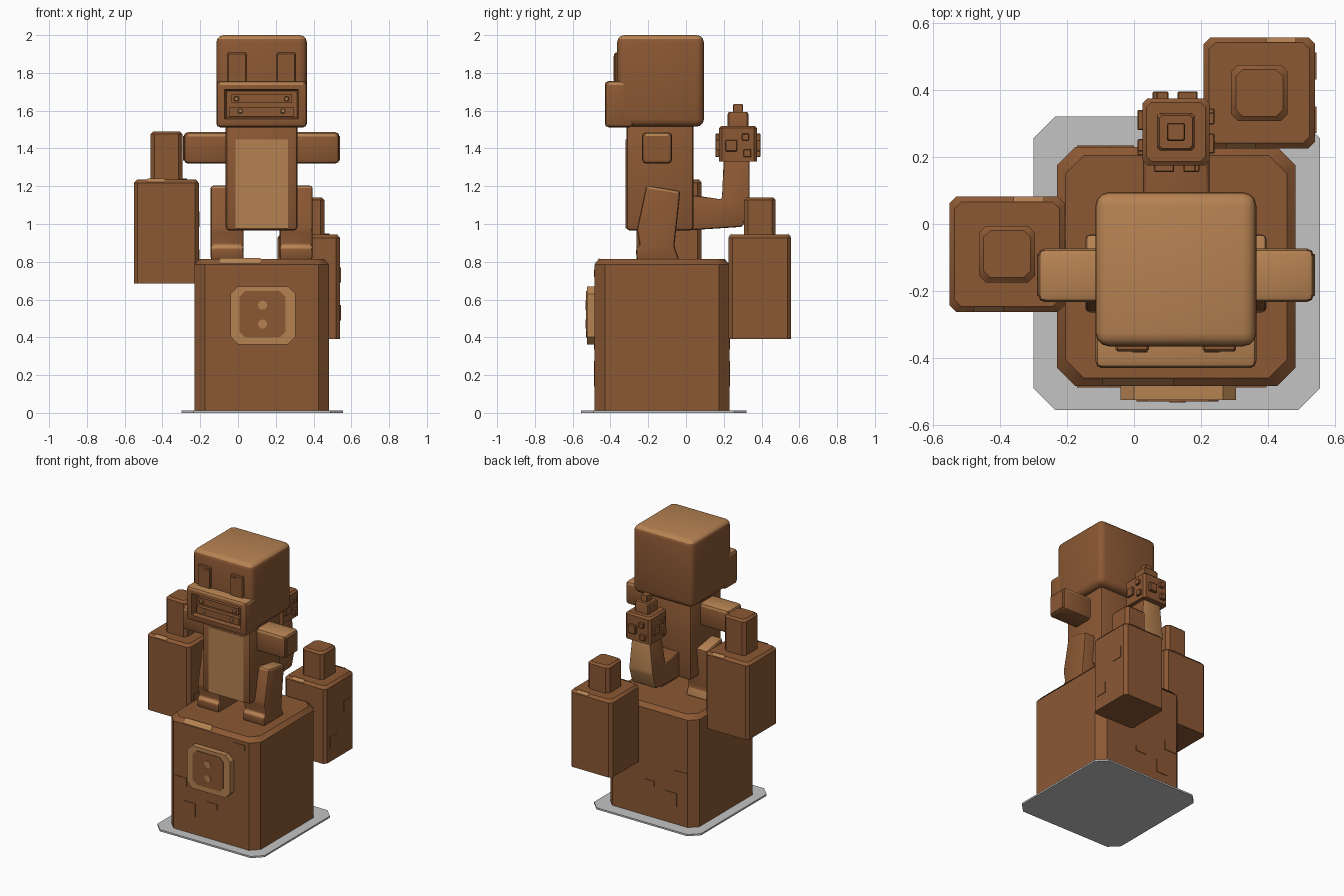
import bpy, bmesh, math
from mathutils import Vector

cube = bpy.data.objects.get("Cube")
if cube:
    bpy.data.objects.remove(cube, do_unlink=True)


def material(name, rgb):
    m = bpy.data.materials.new(name)
    m.use_nodes = True
    m.diffuse_color = (*rgb, 1)
    m.node_tree.nodes["Principled BSDF"].inputs["Base Color"].default_value = (*rgb, 1)
    return m


BROWN = material("brown", (0.26, 0.098, 0.034))
TAN = material("tan", (0.47, 0.225, 0.085))
GREY = material("grey", (0.55, 0.55, 0.55))
CX = 0.125  # middle of the figure


def up(f):
    return f.normal.z > 0.35


def finish(name, bm, mat, rule=None):
    """Turn a bmesh into an object; faces matching the rule become tan."""
    bmesh.ops.recalc_face_normals(bm, faces=bm.faces)
    bm.normal_update()
    if rule:
        for f in bm.faces:
            f.material_index = int(rule(f))
    me = bpy.data.meshes.new(name)
    bm.to_mesh(me)
    bm.free()
    me.materials.append(mat)
    me.materials.append(TAN)
    ob = bpy.data.objects.new(name, me)
    bpy.context.collection.objects.link(ob)
    bpy.ops.object.select_all(action='DESELECT')
    ob.select_set(True)
    bpy.context.view_layer.objects.active = ob
    bpy.ops.object.shade_smooth_by_angle(angle=math.radians(35))
    return ob


def box_mesh(x, y, z):
    bm = bmesh.new()
    bmesh.ops.create_cube(bm, size=1)
    for v in bm.verts:
        v.co = Vector([(r[0] + r[1]) / 2 + c * (r[1] - r[0]) for r, c in zip((x, y, z), v.co)])
    return bm


def round_edges(bm, width, seg):
    if width:
        bmesh.ops.bevel(bm, geom=bm.edges[:], offset=width, segments=seg,
                        profile=0.5, affect='EDGES', clamp_overlap=True)


def box(name, x, y, z, bevel=0.0, seg=1, mat=BROWN, rule=None):
    bm = box_mesh(x, y, z)
    round_edges(bm, bevel, seg)
    return finish(name, bm, mat, rule)


def octagon(x, y, c):
    (a, b), (d, e) = x, y
    return [(a + c, d), (b - c, d), (b, d + c), (b, e - c),
            (b - c, e), (a + c, e), (a, e - c), (a, d + c)]


def block(name, x, y, z, corner, inset=0.0, drop=0.0, mat=BROWN):
    """Octagonal prism with a sloping rim round the top."""
    bm = bmesh.new()
    shrink = lambda r: (r[0] + inset, r[1] - inset)
    rings = [(x, y, z[0]), (x, y, z[1] - drop)]
    if inset:
        rings.append((shrink(x), shrink(y), z[1]))
    loops = [[bm.verts.new((px, py, h)) for px, py in octagon(rx, ry, corner)]
             for rx, ry, h in rings]
    for lo, hi in zip(loops, loops[1:]):
        for i in range(8):
            j = (i + 1) % 8
            bm.faces.new((lo[i], lo[j], hi[j], hi[i]))
    bm.faces.new(loops[0])
    bm.faces.new(loops[-1])
    return finish(name, bm, mat)


def side_profile(name, pts, x, bevel, seg, rule, adjust=None):
    """Extrude a (y, z) outline across x."""
    bm = bmesh.new()
    a, b = ([bm.verts.new((px, *p)) for p in pts] for px in x)
    bm.faces.new(a)
    bm.faces.new(b)
    for i in range(len(pts)):
        j = (i + 1) % len(pts)
        bm.faces.new((a[i], a[j], b[j], b[i]))
    if adjust:
        for v in bm.verts:
            adjust(v)
    bmesh.ops.recalc_face_normals(bm, faces=bm.faces)
    round_edges(bm, bevel, seg)
    return finish(name, bm, BROWN, rule)


def rim_patch(name, x, y_out, y_in, z_lo, z_hi):
    """Thin tan patch lying on a sloping rim."""
    bm = bmesh.new()
    t = 0.003
    q = [bm.verts.new((px, py, pz + t)) for px, py, pz in (
        (x[0], y_out, z_lo), (x[1], y_out, z_lo), (x[1], y_in, z_hi), (x[0], y_in, z_hi))]
    f = bm.faces.new(q)
    bm.normal_update()
    if f.normal.z < 0:
        f.normal_flip()
    ext = bmesh.ops.extrude_face_region(bm, geom=[f])
    for v in ext["geom"]:
        if isinstance(v, bmesh.types.BMVert):
            v.co.z += t
    finish(name, bm, TAN)


# Ground plate and pedestal
block("ground_plate", (-0.30, 0.555), (-0.555, 0.32), (0, 0.012), 0.065, mat=GREY)
block("pedestal", (-0.23, 0.482), (-0.484, 0.23), (0.012, 0.815), 0.055, 0.025, 0.03)
rim_patch("pedestal_rim_patch", (-0.095, 0.12), -0.484, -0.459, 0.785, 0.815)

# Emblem on the pedestal front
for name, x, z, y, c, mat in (
        ("emblem_frame", (-0.04, 0.305), (0.363, 0.67), (-0.525, -0.48), 0.04, TAN),
        ("emblem_panel", (0.008, 0.252), (0.40, 0.645), (-0.529, -0.52), 0.03, BROWN)):
    bm = bmesh.new()
    front = bm.faces.new([bm.verts.new((px, y[0], pz)) for px, pz in octagon(x, z, c)])
    geom = bmesh.ops.extrude_face_region(bm, geom=[front])["geom"]
    for v in geom:
        if isinstance(v, bmesh.types.BMVert):
            v.co.y = y[1]
    finish(name, bm, mat)
for i, z in enumerate((0.47, 0.57)):
    bpy.ops.mesh.primitive_cylinder_add(vertices=16, radius=0.024, depth=0.008,
                                        location=(0.13, -0.529, z),
                                        rotation=(math.pi / 2, 0, 0))
    bpy.context.object.name = f"emblem_dot_{i}"
    bpy.context.object.data.materials.append(TAN)

# Thin bricks on the pedestal walls
for i, (x, z) in enumerate((((-0.17, -0.07), (0.335, 0.40)), ((-0.09, 0), (0.14, 0.235)),
                            ((0.09, 0.175), (0.235, 0.275)), ((0.305, 0.395), (0.72, 0.76)))):
    box(f"front_brick_{i}", x, (-0.488, -0.48), z)
    box(f"back_brick_{i}", x, (0.226, 0.234), z)

# Two floating pillars, each with a chimney
for side, x, y, z, top in (("right", -0.379, -0.09, (0.685, 1.235), 1.49),
                           ("left", 0.374, 0.391, (0.39, 0.945), 1.14)):
    r = 0.172 if side == "right" else 0.166
    block(f"{side}_pillar", (x - r, x + r), (y - r, y + r), z, 0.02, 0.016, 0.018)
    block(f"{side}_chimney", (x - 0.084, x + 0.084), (y - 0.084, y + 0.084),
          (z[1] - 0.01, top), 0.02, 0.014, 0.014)
    for s, a in ((1, 0.02), (-1, -0.1)):
        rim_patch(f"{side}_rim_patch_{s}", (x + a, x + a + 0.09),
                  y + s * r, y + s * (r - 0.016), z[1] - 0.018, z[1])
        box(f"{side}_pillar_brick_{s}", (x + r - 0.004, x + r + 0.004),
            (y + s * 0.08 - 0.04, y + s * 0.08 + 0.04), (z[0] + 0.2 + s * 0.1, z[0] + 0.28 + s * 0.1))

# Head
box("head", (-0.115, 0.365), (-0.365, 0.095), (1.515, 2.0), 0.04, 3, rule=up)

# Snout with a sunken mouth
bm = box_mesh((-0.115, 0.365), (-0.43, -0.28), (1.512, 1.757))
round_edges(bm, 0.02, 2)
bm.normal_update()
face = max((f for f in bm.faces if f.normal.y < -0.99), key=lambda f: f.calc_area())
bmesh.ops.inset_region(bm, faces=[face], thickness=0.035)
bmesh.ops.inset_region(bm, faces=[face], thickness=0.012, depth=-0.05)
finish("snout", bm, BROWN, lambda f: f.normal.z > 0.35 and f.calc_center_median().z > 1.7)
box("upper_gum", (-0.035, 0.285), (-0.40, -0.37), (1.64, 1.685))
box("lower_gum", (-0.045, 0.295), (-0.41, -0.37), (1.57, 1.62))

# Features mirrored about the middle of the figure
for s, side in ((-1, "right"), (1, "left")):
    def span(a, b):
        return tuple(sorted((CX + s * a, CX + s * b)))
    box(f"{side}_upper_tooth", span(0.12, 0.145), (-0.415, -0.39), (1.65, 1.675), 0.004, mat=TAN)
    box(f"{side}_lower_tooth", span(0.1, 0.125), (-0.415, -0.39), (1.585, 1.61), 0.004, mat=TAN)
    box(f"{side}_eye", span(0.08, 0.18), (-0.38, -0.35), (1.74, 1.907), 0.006)
    box(f"{side}_pupil", span(0.085, 0.13), (-0.384, -0.375), (1.76, 1.89))
    # Arm
    box(f"{side}_arm", span(0.15, 0.412), (-0.233, -0.073), (1.32, 1.486), 0.022, 2, rule=up)
    box(f"{side}_palm", span(0.405, 0.415), (-0.215, -0.09), (1.335, 1.465))
    # Leg leaning back, with a foot
    side_profile(f"{side}_leg",
                 [(-0.21, 1.205), (-0.03, 1.175), (-0.062, 0.88), (-0.035, 0.81),
                  (-0.262, 0.81), (-0.265, 0.87), (-0.245, 0.89), (-0.26, 0.97)],
                 span(0.095, 0.27), 0.014, 2, up)

# Torso and belly
box("torso", (-0.065, 0.315), (-0.316, 0.04), (0.965, 1.54), 0.02, 2)
box("belly", (-0.013, 0.266), (-0.32, -0.312), (0.975, 1.447), mat=TAN)


# Tail rising behind, narrowing upwards
def taper(v):
    if v.co.z > 1.2:
        v.co.x = CX + (v.co.x - CX) * 0.72


side_profile("tail", [(0.02, 1.155), (0.19, 1.13), (0.2, 1.35), (0.337, 1.35),
                      (0.337, 1.1), (0.3, 0.985), (0.02, 0.967)],
             (0.028, 0.224), 0.012, 2, lambda f: f.normal.y > 0.5, taper)

# Tail tip: a stacked club with stubs
TY = 0.275
for name, r, z in (("club", 0.1, (1.33, 1.52)), ("club_cap", 0.056, (1.51, 1.592)),
                   ("club_knob", 0.027, (1.585, 1.635))):
    block(name, (CX - r, CX + r), (TY - r, TY + r), z, r * 0.15, r * 0.12, 0.012)
for k in range(4):
    c, n = round(math.cos(k * math.pi / 2)), round(math.sin(k * math.pi / 2))
    for j, (off, z, w) in enumerate(((-0.035, 1.415, 0.03), (0.05, 1.375, 0.02), (0.04, 1.46, 0.018))):
        x, y = CX + c * 0.1 - n * off, TY + n * 0.1 + c * off
        hx, hy = (0.015, w) if c else (w, 0.02)
        box(f"club_stub_{k}_{j}", (x - hx, x + hx), (y - hy, y + hy), (z - w, z + w), 0.003)
